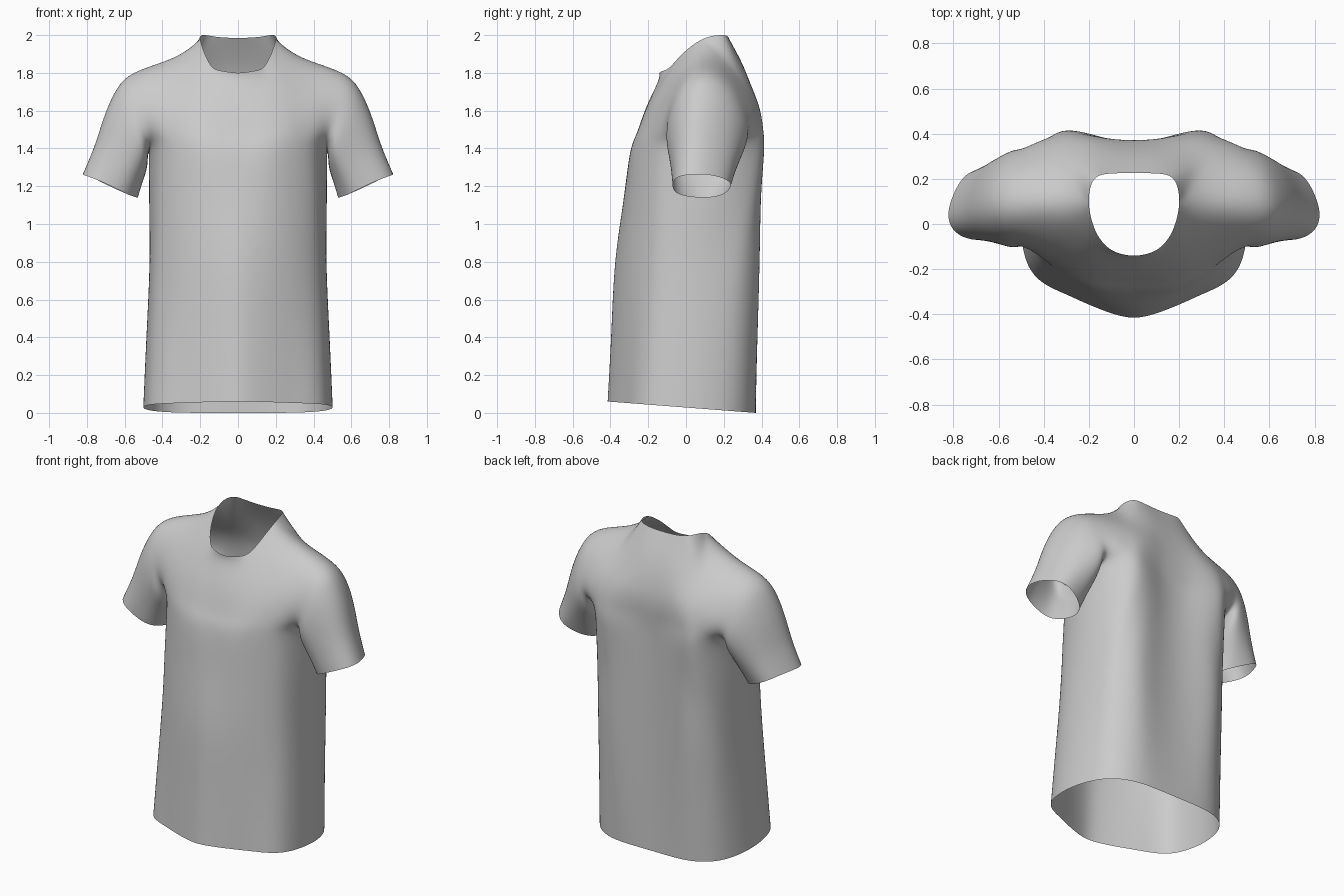
import bpy, bmesh
from mathutils import Vector as V

# Half cross-sections of the body (x, y): centre front -> side seam -> centre back
HEM = [(0, -.415), (.1, -.395), (.2, -.357), (.3, -.312), (.4, -.262), (.47, -.18), (.5, -.04),
       (.49, .11), (.44, .245), (.35, .328), (.24, .363), (.12, .37), (0, .37)]
MID = [(0, -.375), (.1, -.36), (.2, -.325), (.3, -.272), (.39, -.2), (.445, -.11), (.467, .02),
       (.46, .15), (.43, .27), (.37, .345), (.27, .39), (.13, .375), (0, .365)]
CHEST = [(0, -.297), (.09, -.297), (.18, -.285), (.27, -.248), (.36, -.19), (.43, -.1), (.472, .09),
         (.45, .25), (.38, .37), (.3, .412), (.2, .4), (.1, .375), (0, .365)]

# Yoke rows above the chest, centre -> armhole; the last row is neckline + shoulder seam
SEAM = [(.2, .09, 1.98), (.36, .1, 1.872), (.55, .09, 1.8)]
FRONT = [
    [(0, -.26, 1.48), (.09, -.26, 1.48), (.18, -.25, 1.49), (.27, -.225, 1.49),
     (.35, -.185, 1.48), (.42, -.14, 1.47), (.475, -.08, 1.46)],
    [(0, -.21, 1.62), (.09, -.208, 1.62), (.175, -.195, 1.63), (.255, -.17, 1.64),
     (.34, -.14, 1.64), (.42, -.115, 1.63), (.51, -.09, 1.6)],
    [(0, -.152, 1.745), (.085, -.145, 1.745), (.155, -.125, 1.76), (.21, -.085, 1.8),
     (.275, -.035, 1.83), (.4, -.02, 1.79), (.54, -.02, 1.74)],
    [(0, -.14, 1.80), (.08, -.125, 1.81), (.135, -.085, 1.83), (.175, -.02, 1.9)] + SEAM]
BACK = [
    [(0, .37, 1.5), (.1, .375, 1.5), (.2, .395, 1.5), (.3, .408, 1.5),
     (.37, .385, 1.5), (.43, .355, 1.49), (.48, .315, 1.47)],
    [(0, .365, 1.64), (.1, .37, 1.64), (.19, .378, 1.65), (.28, .375, 1.65),
     (.36, .355, 1.65), (.43, .335, 1.64), (.515, .31, 1.61)],
    [(0, .31, 1.82), (.1, .31, 1.82), (.18, .3, 1.82), (.25, .275, 1.82),
     (.31, .25, 1.81), (.41, .235, 1.785), (.54, .22, 1.745)],
    [(0, .225, 1.985), (.07, .225, 1.987), (.13, .22, 1.993), (.182, .19, 2.0)] + SEAM]

# Sleeve opening, starting under the arm and going round by the front
CUFF = [(.53, .1, 1.14), (.58, -.03, 1.155), (.67, -.07, 1.2), (.77, -.05, 1.243),
        (.822, .03, 1.262), (.79, .15, 1.255), (.71, .235, 1.215), (.59, .2, 1.16)]
OUTER = (0, 0, .4, .8, 1, .8, .4, 0)   # how much each sleeve line rounds outward

bm = bmesh.new()
cache = {}


def vert(p, side):
    co = (p[0] * side, p[1], p[2])
    key = tuple(round(c, 4) + 0.0 for c in co)
    if key not in cache:
        cache[key] = bm.verts.new(co)
    return cache[key]


def skin(rows, side, closed=False):
    """Quads between consecutive rows of points."""
    for a, b in zip(rows, rows[1:]):
        n = len(a)
        for i in range(n if closed else n - 1):
            j = (i + 1) % n
            bm.faces.new([vert(p, side) for p in (a[i], a[j], b[j], b[i])])


def mix(a, b, t):
    return [V(p).lerp(V(q), t) for p, q in zip(a, b)]


# Body rings from hem to chest
hem = [V((x, y, .06 * (.37 - y) / .78)) for x, y in HEM]
mid = [V((x, y, .8)) for x, y in MID]
chest = [V((x, y, 1.37)) for x, y in CHEST]
body = [hem, mix(hem, mid, .5), mid, mix(mid, chest, .55), chest]
front = [chest[:7]] + FRONT
back = [chest[:5:-1]] + BACK

# Sleeve rings run from the armhole loop to the cuff, rounded over the shoulder
armhole = [r[6] for r in front] + [r[6] for r in BACK[2::-1]]
sleeve = [armhole]
for t, bulge, out in ((.2, .05, .035), (.45, .05, .03), (.72, .02, .01)):
    ring = mix(armhole, CUFF, t)
    c = sum(ring, V()) / len(ring)
    sleeve.append([p + (p - c) * bulge + V((out * w, 0, out * w * .3))
                   for p, w in zip(ring, OUTER)])
sleeve.append(CUFF)

for side in (1, -1):
    skin(body, side)
    skin(front, side)
    skin(back, side)
    skin(sleeve, side, closed=True)

bmesh.ops.recalc_face_normals(bm, faces=bm.faces)
mesh = bpy.data.meshes.new("shirt")
bm.to_mesh(mesh)
bm.free()
shirt = bpy.data.objects.new("shirt", mesh)
bpy.context.collection.objects.link(shirt)
sub = shirt.modifiers.new("smooth", 'SUBSURF')
sub.levels = sub.render_levels = 3

# Nudge the cage so the smoothed cloth passes through the measured points
target = [v.co.copy() for v in mesh.vertices]
for _ in range(4):
    dg = bpy.context.evaluated_depsgraph_get()
    ev = shirt.evaluated_get(dg)
    smooth = [ev.data.vertices[i].co.copy() for i in range(len(target))]
    for v, t, s in zip(mesh.vertices, target, smooth):
        v.co += (t - s) * .8
    mesh.update()
    shirt.update_tag()
    bpy.context.view_layer.update()

for p in mesh.polygons:
    p.use_smooth = True
